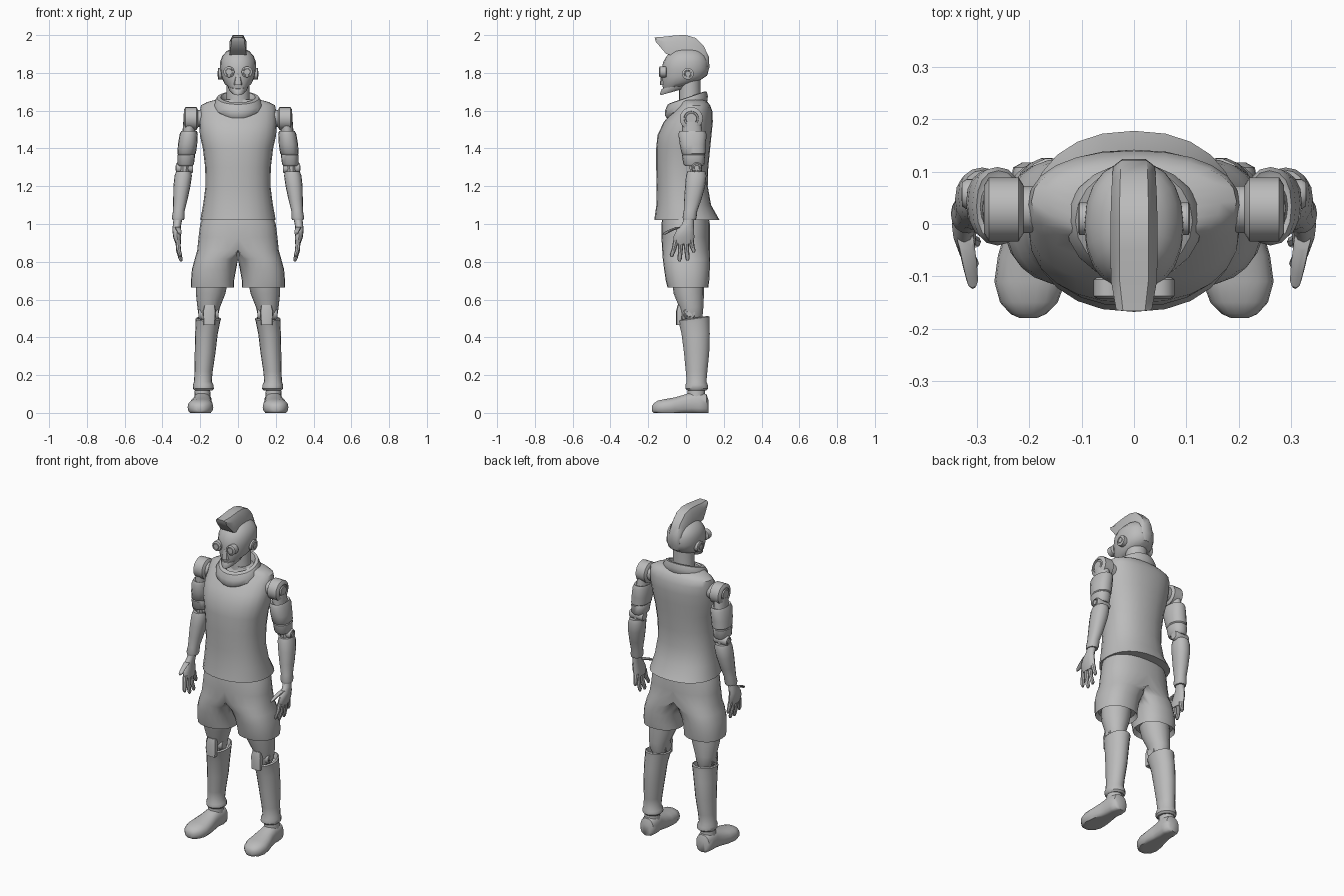
import bpy, bmesh, math

grey = bpy.data.materials.new("plain_grey")
grey.diffuse_color = (0.5, 0.5, 0.5, 1)


def finish(name, bm, mirror=False, angle=40):
    """Turn a bmesh into a smooth-shaded object, optionally mirrored across x = 0."""
    bmesh.ops.recalc_face_normals(bm, faces=bm.faces)
    me = bpy.data.meshes.new(name)
    bm.to_mesh(me)
    bm.free()
    me.materials.append(grey)
    ob = bpy.data.objects.new(name, me)
    bpy.context.collection.objects.link(ob)
    bpy.ops.object.select_all(action='DESELECT')
    ob.select_set(True)
    bpy.context.view_layer.objects.active = ob
    bpy.ops.object.shade_smooth_by_angle(angle=math.radians(angle))
    if mirror:
        m = ob.modifiers.new("Mirror", 'MIRROR')
        m.use_clip = True
        m.merge_threshold = 0.0005
    return ob


def loft(name, rings, n=16, axis='z', power=2.0, mirror=False, clip=None, closed=False, angle=40):
    """Skin ellipses (x, y, z, radius a, radius b, tilt) stacked along an axis."""
    bm = bmesh.new()
    loops = []
    for r in rings:
        x, y, z, a, b = r[:5]
        tilt = r[5] if len(r) > 5 else 0
        loop = []
        for i in range(n):
            t = 2 * math.pi * i / n
            c, s = math.cos(t), math.sin(t)
            u = a * math.copysign(abs(c) ** (2 / power), c)
            v = b * math.copysign(abs(s) ** (2 / power), s)
            if axis == 'z':
                p = [x + u, y + v, z + tilt * v]
            elif axis == 'y':
                p = [x + u, y, z + v]
            else:
                p = [x, y + u, z + v]
            if clip is not None:
                p[clip] = max(0.0, p[clip])
            loop.append(bm.verts.new(p))
        loops.append(loop)
    pairs = list(zip(loops, loops[1:]))
    if closed:
        pairs.append((loops[-1], loops[0]))
    else:
        bm.faces.new(loops[0])
        bm.faces.new(loops[-1])
    for lo, hi in pairs:
        for i in range(n):
            j = (i + 1) % n
            bm.faces.new((lo[i], lo[j], hi[j], hi[i]))
    if clip == 0:  # open the centre seam so the mirrored halves join
        bmesh.ops.delete(bm, geom=[f for f in bm.faces if all(v.co.x < 1e-5 for v in f.verts)],
                         context='FACES')
    return finish(name, bm, mirror, angle)


def drum(name, centre, radius, half, axis='x', n=20, bevel=0.2, hub=0.0):
    """Round-edged disc, with an optional recessed ring and hub on its outer end."""
    x, y, z = centre
    steps = [(-1, 1 - bevel), (-1 + bevel, 1), (1 - bevel, 1), (1, 1 - bevel)]
    if hub:
        steps += [(1, hub + .15), (.85, hub + .12), (.85, hub), (1.02, hub - .05)]
    rings = []
    for d, s in steps:
        p = (x + d * half, y, z) if axis == 'x' else (x, y - d * half, z)
        rings.append((*p, radius * s, radius * s))
    return loft(name, rings, n, axis, mirror=True)


# ---- torso and collar
loft("tunic", [(0, .005, 1.02, .200, .173), (0, -.012, 1.10, .185, .145),
               (0, -.02, 1.2, .172, .135), (0, -.02, 1.3, .174, .138),
               (0, -.015, 1.4, .186, .143), (0, -.008, 1.47, .202, .143),
               (0, .012, 1.54, .205, .130), (0, .035, 1.595, .203, .105),
               (0, .043, 1.628, .196, .085), (0, .04, 1.645, .165, .075),
               (0, .03, 1.66, .11, .065)], n=24, power=2.25)
loft("collar", [(0, -.005, 1.59, .105, .098, .3), (0, 0, 1.61, .127, .112, .3),
                (0, .003, 1.64, .130, .113, .32), (0, .006, 1.668, .112, .103, .34),
                (0, .01, 1.672, .092, .086, .34), (0, .015, 1.645, .078, .07, .3),
                (0, .01, 1.60, .08, .07, .3)], n=20, closed=True)

# ---- neck and head
loft("neck", [(0, .02, 1.58, .068, .062), (0, .02, 1.66, .062, .058),
              (0, .02, 1.78, .062, .058)])
loft("head", [(0, -.035, 1.728, .050, .085, .22), (0, -.022, 1.748, .074, .102, .16),
              (0, -.008, 1.78, .088, .120, .05), (0, -.004, 1.82, .095, .125),
              (0, 0, 1.86, .094, .120), (0, .003, 1.89, .083, .104),
              (0, .003, 1.915, .060, .080), (0, .003, 1.93, .028, .040)], n=20, power=2.2)
loft("jaw", [(0, -.062, 1.702, .036, .074, .28), (0, -.055, 1.716, .050, .082, .28),
             (0, -.048, 1.735, .056, .080, .25)], n=16)
loft("nose", [(0, -.118, 1.735, .024, .02), (0, -.118, 1.76, .02, .018),
              (0, -.118, 1.80, .01, .01)], n=8)
drum("goggle", (.048, -.122, 1.805), .029, .02, 'y', hub=.6)
drum("ear_disc", (.093, .01, 1.795), .031, .014, hub=.5)

# ---- crest: (outer y, z), (inner y, z), half width
crest = [(-.166, 1.988, -.160, 1.965, .034), (-.11, 1.992, -.105, 1.90, .044),
         (-.05, 1.999, -.06, 1.89, .045), (.0, 2.0, 0, 1.89, .045),
         (.05, 1.985, .03, 1.88, .044), (.095, 1.94, .06, 1.86, .042),
         (.121, 1.885, .08, 1.84, .04), (.124, 1.83, .09, 1.81, .036),
         (.110, 1.785, .09, 1.785, .026)]
bm = bmesh.new()
loops = []
for oy, oz, iy, iz, w in crest:
    section = [(-1, 0), (-1, .7), (-.62, 1), (.62, 1), (1, .7), (1, 0)]
    loops.append([bm.verts.new((w * s, iy + (oy - iy) * t, iz + (oz - iz) * t)) for s, t in section])
for a, b in zip(loops, loops[1:]):
    for i in range(6):
        bm.faces.new((a[i], a[(i + 1) % 6], b[(i + 1) % 6], b[i]))
bm.faces.new(loops[0])
bm.faces.new(loops[-1])
finish("crest", bm)

# ---- arms
drum("shoulder_joint", (.249, .028, 1.558), .061, .038, bevel=.25, hub=.5)
drum("shoulder_axle", (.205, .028, 1.558), .045, .03)
loft("shoulder_link", [(.262, .035, 1.46, .034, .055), (.256, .03, 1.54, .034, .05)], mirror=True)
loft("upper_arm", [(.277, .042, 1.308, .037, .048), (.277, .042, 1.318, .044, .056),
                   (.274, .04, 1.365, .047, .062), (.273, .04, 1.369, .044, .059),
                   (.272, .04, 1.374, .049, .064), (.267, .036, 1.42, .051, .069),
                   (.261, .034, 1.475, .048, .075), (.259, .034, 1.493, .042, .068),
                   (.259, .034, 1.487, .034, .056)], power=2.3, mirror=True)
loft("elbow_core", [(.286, .055, 1.24, .028, .034), (.28, .05, 1.33, .028, .034)], n=10, mirror=True)
drum("elbow_joint", (.283, .057, 1.297), .029, .046, hub=.5)
loft("forearm", [(.317, .018, 1.02, .030, .033), (.316, .019, 1.035, .034, .037),
                 (.313, .024, 1.07, .031, .036), (.305, .036, 1.13, .038, .046),
                 (.297, .048, 1.20, .045, .053), (.290, .054, 1.255, .046, .054),
                 (.288, .055, 1.278, .040, .048)], power=2.2, mirror=True)
loft("palm", [(.316, -.012, .895, .015, .052), (.322, -.012, .93, .021, .056),
              (.326, -.003, .97, .022, .046), (.322, .010, 1.0, .022, .031),
              (.317, .016, 1.03, .024, .027)], n=12, mirror=True)

# ---- fingers: root y, tip y, tip z, tip x
for i, (y0, y1, z1, x1) in enumerate([(-.052, -.075, .825, .306), (-.026, -.034, .802, .302),
                                      (0, .008, .806, .304), (.026, .040, .848, .312)]):
    ym, zm = (y0 + y1) / 2, (z1 + .91) / 2
    loft(f"finger_{i + 1}", [(x1, y1, z1, .006, .006), (x1 + .001, y1, z1 + .012, .0105, .0115),
                             (.315, ym, zm, .012, .0125), (.318, y0, .915, .014, .015)],
         n=8, mirror=True)
loft("thumb", [(.308, -.116, .945, .006, .008), (.309, -.108, .952, .011, .014),
               (.314, -.078, .968, .014, .017), (.322, -.03, .985, .016, .022)], n=8, mirror=True)

# ---- shorts: two half shells that meet along the centre seam
loft("shorts", [(.135, .012, .69, .100, .095), (.135, .010, .665, .114, .108),
                (.135, .008, .70, .114, .115), (.127, .005, .76, .117, .121),
                (.105, .002, .815, .124, .125), (.05, 0, .86, .166, .126),
                (0, -.002, .93, .209, .128), (0, -.002, 1.0, .200, .128),
                (0, -.002, 1.05, .180, .120)],
     n=24, power=2.3, mirror=True, clip=0)

# ---- legs
loft("thigh", [(.155, .028, .485, .040, .05), (.157, .030, .515, .052, .058),
               (.155, .028, .56, .060, .064), (.145, .015, .63, .078, .080),
               (.137, .01, .70, .085, .085)], mirror=True)
drum("knee_joint", (.156, .018, .525), .034, .053, hub=.5)
loft("knee_plate", [(.152, -.036, .465, .030, .016), (.152, -.034, .54, .033, .018),
                    (.150, -.030, .572, .026, .014)], n=12, power=4, mirror=True)
loft("shin_guard", [(.183, .056, .118, .046, .050), (.183, .056, .128, .055, .061),
                    (.184, .056, .148, .055, .060), (.186, .056, .165, .047, .053),
                    (.182, .056, .22, .048, .058), (.174, .056, .32, .055, .068),
                    (.167, .051, .42, .060, .076), (.160, .044, .475, .064, .081, .1),
                    (.158, .042, .498, .068, .084, .14), (.158, .042, .503, .060, .075, .14),
                    (.158, .042, .475, .053, .066, .1)], n=18, mirror=True)
loft("ankle", [(.188, .055, .07, .044, .048), (.188, .055, .13, .040, .045)], mirror=True)

# ---- shoes, lofted heel to toe and flattened on the ground
loft("shoe", [(.188, .118, .035, .025, .035), (.188, .108, .045, .043, .055),
              (.188, .07, .05, .050, .062), (.190, .03, .05, .048, .060),
              (.192, -.01, .042, .053, .055), (.196, -.06, .034, .064, .048),
              (.199, -.11, .03, .068, .044), (.201, -.15, .027, .055, .038),
              (.202, -.172, .024, .034, .026), (.202, -.18, .022, .016, .014)],
     n=18, axis='y', power=2.4, mirror=True, clip=2, angle=50)
